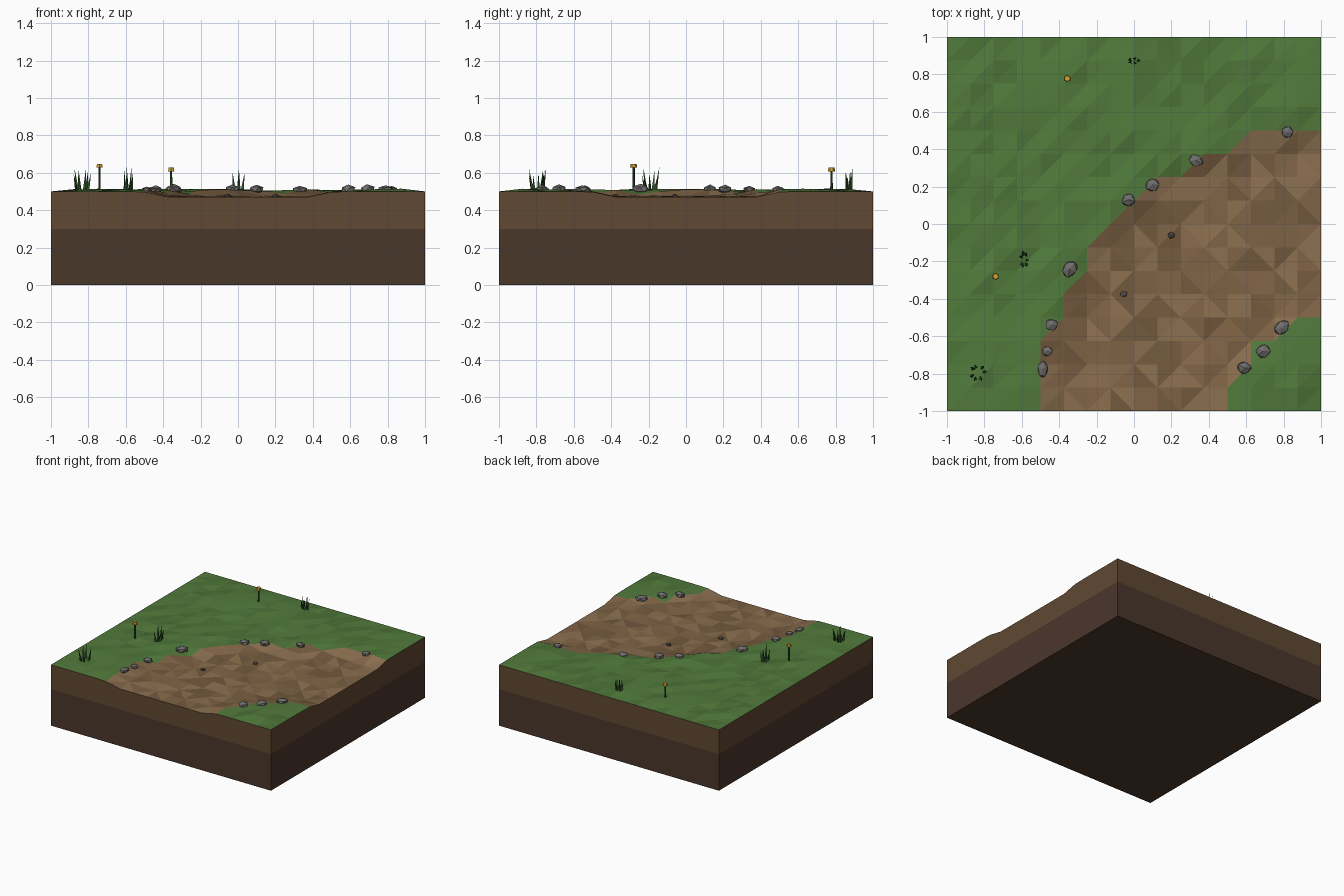
import bpy, bmesh, math, random
from mathutils import Vector, Matrix

if "Cube" in bpy.data.objects:
    bpy.data.objects.remove(bpy.data.objects["Cube"])

random.seed(7)
N, STEP = 16, 0.125
TOP, SOIL = 0.5, 0.3


def material(name, r, g, b):
    m = bpy.data.materials.new(name)
    m.diffuse_color = [((c / 255 + 0.055) / 1.055) ** 2.4 for c in (r, g, b)] + [1]
    m.use_nodes = True
    m.node_tree.nodes["Principled BSDF"].inputs["Base Color"].default_value = m.diffuse_color
    return m


def finish(bm, name, mats):
    me = bpy.data.meshes.new(name)
    bm.to_mesh(me)
    bm.free()
    for m in mats:
        me.materials.append(m)
    ob = bpy.data.objects.new(name, me)
    bpy.context.collection.objects.link(ob)
    return ob


greens = [material("grass_a", 82, 124, 60), material("grass_b", 76, 114, 55)]
browns = [material("path_a", 140, 112, 80), material("path_b", 128, 100, 70),
          material("path_c", 116, 90, 62)]
topsoil = material("topsoil", 96, 72, 50)
subsoil = material("subsoil", 74, 55, 43)
stone_grey = material("stone", 112, 110, 108)
pebble_grey = material("pebble", 85, 82, 80)
blade_green = material("blade", 46, 84, 38)
yellow = material("petal", 214, 160, 45)


# Path is a quarter bend around the front right corner
def radius(x, y):
    return math.hypot(x - 1, y + 1)


def base_height(x, y):
    t = min(max((abs(radius(x, y) - 1) - 0.36) / 0.17, 0), 1)
    return TOP - 0.03 * (1 - t * t * (3 - 2 * t))


def height(i, j):
    x, y = -1 + i * STEP, -1 + j * STEP
    z = base_height(x, y)
    if 0 < i < N and 0 < j < N:
        on_path = abs(radius(x, y) - 1) < 0.5
        z += random.uniform(-0.007, 0.007) if on_path else random.uniform(0, 0.015)
    return z


heights = [[height(i, j) for j in range(N + 1)] for i in range(N + 1)]

# Grass and path surface
bm = bmesh.new()
grid = [[bm.verts.new((-1 + i * STEP, -1 + j * STEP, heights[i][j]))
         for j in range(N + 1)] for i in range(N + 1)]
for i in range(N):
    for j in range(N):
        a, b, c, d = grid[i][j], grid[i + 1][j], grid[i + 1][j + 1], grid[i][j + 1]
        r = radius(-1 + (i + 0.5) * STEP, -1 + (j + 0.5) * STEP)
        if abs(r - 1) < 0.42 and (i + j) % 2:
            tris = [(a, b, d), (b, c, d)]
        else:
            tris = [(a, b, c), (a, c, d)]
        for t in tris:
            f = bm.faces.new(t)
            p = f.calc_center_median()
            if abs(radius(p.x, p.y) - 1) < 0.5:
                f.material_index = 2 + random.randrange(3)
            else:
                f.material_index = random.choice((0, 0, 0, 1))
finish(bm, "grass_and_path", greens + browns)

# Soil layers: walls round the edge, closed underneath
rim = ([(i, 0) for i in range(N)] + [(N, j) for j in range(N)]
       + [(i, N) for i in range(N, 0, -1)] + [(0, j) for j in range(N, 0, -1)])


def wall(name, mat, upper, lower, closed):
    bm = bmesh.new()
    rings = [[bm.verts.new((-1 + i * STEP, -1 + j * STEP, zf(i, j))) for i, j in rim]
             for zf in (lower, upper)]
    n = len(rim)
    for k in range(n):
        m = (k + 1) % n
        bm.faces.new((rings[0][k], rings[0][m], rings[1][m], rings[1][k]))
    if closed:
        bm.faces.new(rings[0][::-1])
    finish(bm, name, [mat])


wall("topsoil_layer", topsoil, lambda i, j: heights[i][j], lambda i, j: SOIL, False)
wall("subsoil_layer", subsoil, lambda i, j: SOIL, lambda i, j: 0, True)


# Stones along the path edges, pebbles on the path
def stone(name, x, y, size, mat, stretch=1.0, turn=0.0):
    bm = bmesh.new()
    bmesh.ops.create_icosphere(bm, subdivisions=1, radius=1)
    for v in bm.verts:
        v.co *= random.uniform(0.88, 1.1)
    bm.transform(Matrix.Translation((x, y, base_height(x, y) + size * 0.3))
                 @ Matrix.Rotation(turn, 4, 'Z')
                 @ Matrix.Diagonal((size * stretch, size, size * 0.65, 1)))
    finish(bm, name, [mat])


stones = [(0.82, 0.49, .036, 1, 0), (0.33, 0.34, .034, 1.3, -.5), (0.10, 0.21, .04, 1.05, 0),
          (-0.03, 0.13, .038, 1.05, 1), (-0.345, -0.24, .041, 1.3, .9),
          (-0.44, -0.54, .034, 1.1, 0), (-0.465, -0.68, .031, 1.05, 0),
          (-0.487, -0.775, .03, 1.7, 1.5), (0.59, -0.77, .037, 1.1, 0),
          (0.69, -0.68, .04, 1.05, 0), (0.79, -0.555, .038, 1.3, .7)]
for k, (x, y, s, st, tu) in enumerate(stones):
    stone(f"edge_stone_{k + 1}", x, y, s, stone_grey, st, tu)
for k, (x, y) in enumerate([(0.2, -0.06), (-0.055, -0.375)]):
    stone(f"pebble_{k + 1}", x, y, 0.019, pebble_grey, 1.1)


# Grass tufts: thin leaning three-sided blades
def tuft(name, x, y, sx, sy, count):
    bm = bmesh.new()
    for k in range(count):
        a = k * math.tau / count + random.uniform(-.3, .3)
        ox, oy = sx * math.cos(a), sy * math.sin(a)
        base = Vector((x + ox * 0.6, y + oy * 0.6, TOP - 0.005))
        tip = Vector((x + ox, y + oy, TOP + random.uniform(0.075, 0.13)))
        spin = random.uniform(0, math.tau)
        ring = [bm.verts.new(base + 0.011 * Vector((math.cos(spin + q), math.sin(spin + q), 0)))
                for q in (0, math.tau / 3, 2 * math.tau / 3)]
        top = bm.verts.new(tip)
        for q in range(3):
            bm.faces.new((ring[q], ring[(q + 1) % 3], top))
        bm.faces.new(ring[::-1])
    finish(bm, name, [blade_green])


tuft("grass_tuft_left_front", -0.835, -0.795, 0.05, 0.05, 7)
tuft("grass_tuft_left", -0.587, -0.19, 0.025, 0.05, 7)
tuft("grass_tuft_back", 0.0, 0.872, 0.036, 0.018, 5)


# Flowers: stem and flat head
def flower(name, x, y, z):
    for part, r1, r2, z0, z1, mat in ((("stem"), .007, .006, TOP, z - .015, blade_green),
                                      (("head"), .019, .016, z - .02, z, yellow)):
        bm = bmesh.new()
        bmesh.ops.create_cone(bm, cap_ends=True, segments=6, radius1=r1, radius2=r2,
                              depth=z1 - z0,
                              matrix=Matrix.Translation((x, y, (z0 + z1) / 2)))
        finish(bm, f"{name}_{part}", [mat])


flower("flower_left", -0.74, -0.28, 0.648)
flower("flower_back", -0.357, 0.778, 0.628)
